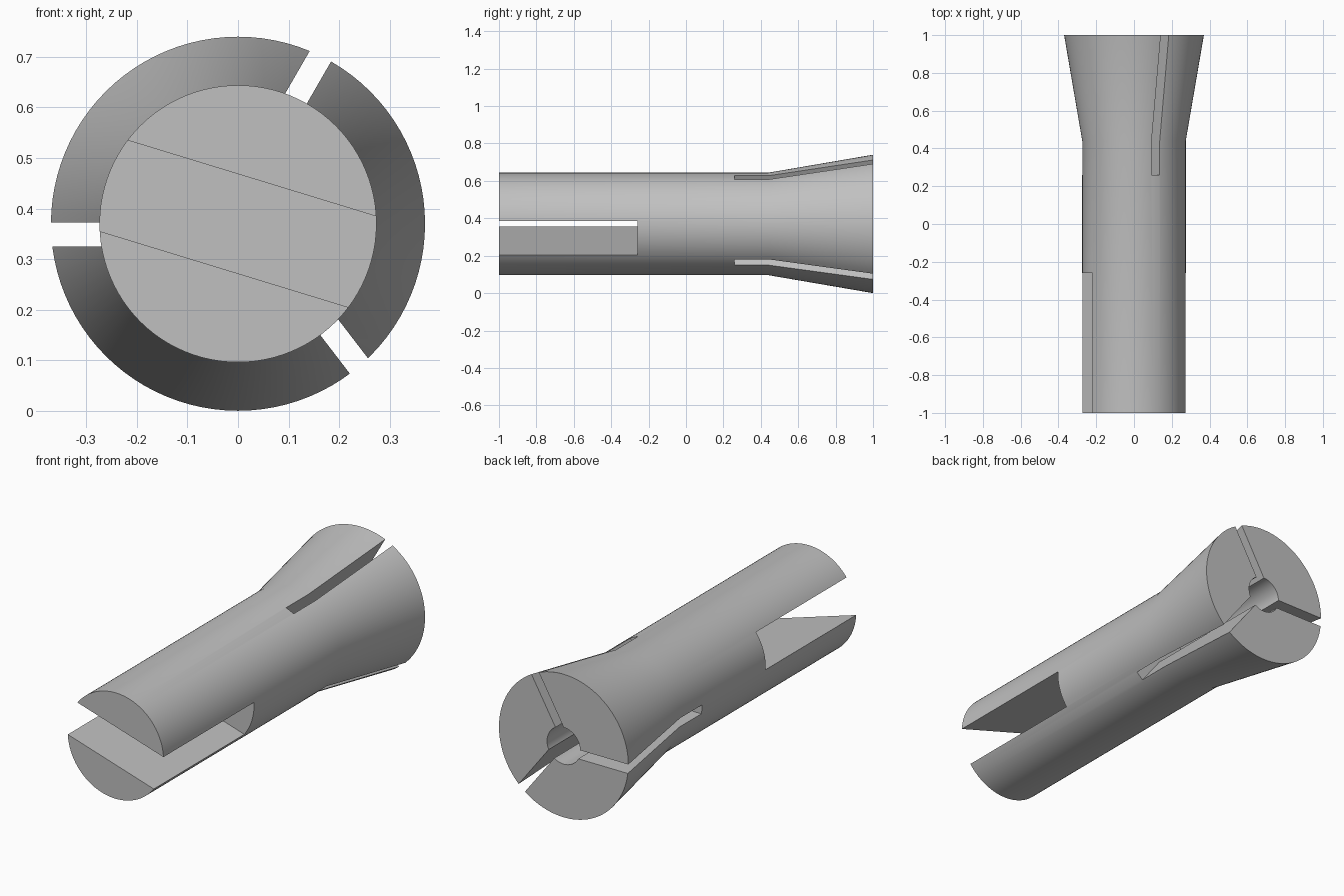
import bpy, bmesh, math
from mathutils import Matrix, Vector

default = bpy.data.objects.get("Cube")
if default:
    bpy.data.objects.remove(default, do_unlink=True)

AXIS_Z = 0.37

steel = bpy.data.materials.new("grey steel")
steel.use_nodes = True
colour = (0.53, 0.53, 0.53, 1)
steel.diffuse_color = colour
steel.node_tree.nodes["Principled BSDF"].inputs["Base Color"].default_value = colour


def add_object(name, bm):
    bmesh.ops.recalc_face_normals(bm, faces=bm.faces)
    mesh = bpy.data.meshes.new(name)
    bm.to_mesh(mesh)
    bm.free()
    mesh.materials.append(steel)
    obj = bpy.data.objects.new(name, mesh)
    bpy.context.collection.objects.link(obj)
    return obj


def turned(name, profile, sides):
    """Closed solid of (y, radius) rings around the lengthwise axis."""
    bm = bmesh.new()
    rings = []
    for y, r in profile:
        angles = [math.tau * i / sides for i in range(sides)]
        rings.append([bm.verts.new((r * math.cos(a), y, AXIS_Z + r * math.sin(a)))
                      for a in angles])
    for a, b in zip(rings, rings[1:]):
        for i in range(sides):
            j = (i + 1) % sides
            bm.faces.new((a[i], a[j], b[j], b[i]))
    bm.faces.new(rings[0])
    bm.faces.new(rings[-1])
    return add_object(name, bm)


def slot(name, angle, along, across, y_range):
    """Box cutter, turned about the lengthwise axis by an angle in degrees."""
    low = Vector((along[0], y_range[0], across[0]))
    high = Vector((along[1], y_range[1], across[1]))
    bm = bmesh.new()
    bmesh.ops.create_cube(bm, size=1)
    size = high - low
    bm.transform(Matrix.Translation((0, 0, AXIS_Z))
                 @ Matrix.Rotation(-math.radians(angle), 4, 'Y')
                 @ Matrix.Translation((low + high) / 2)
                 @ Matrix.Diagonal((*size, 1)))
    return add_object(name, bm)


# Shank with flared nose
collet = turned("collet_body", [(-1, 0.274), (0.44, 0.274), (1, 0.37)], 96)

# Nose bore, three offset clamping slots, and the wide tang slot
cutters = [turned("bore_cutter", [(0.26, 0.095), (1.1, 0.095)], 48)]
for angle, offset in ((60, 0.0245), (180, 0.0215), (-52.5, 0.0185)):
    cutters.append(slot("nose_slot_cutter", angle, (0.04, 0.6),
                        (offset - 0.0235, offset + 0.0235), (0.26, 1.1)))
cutters.append(slot("tang_slot_cutter", -17, (-0.6, 0.6), (-0.094, 0.094), (-1.1, -0.26)))

bpy.context.view_layer.objects.active = collet
for cutter in cutters:
    cutter.hide_render = True
    cut = collet.modifiers.new(cutter.name, 'BOOLEAN')
    cut.operation = 'DIFFERENCE'
    cut.solver = 'EXACT'
    cut.object = cutter
    bpy.ops.object.modifier_apply(modifier=cut.name)
    bpy.data.objects.remove(cutter, do_unlink=True)

# Smooth turned surfaces, crisp cut edges
bpy.ops.object.select_all(action='DESELECT')
collet.select_set(True)
bpy.ops.object.shade_smooth_by_angle(angle=math.radians(20))
